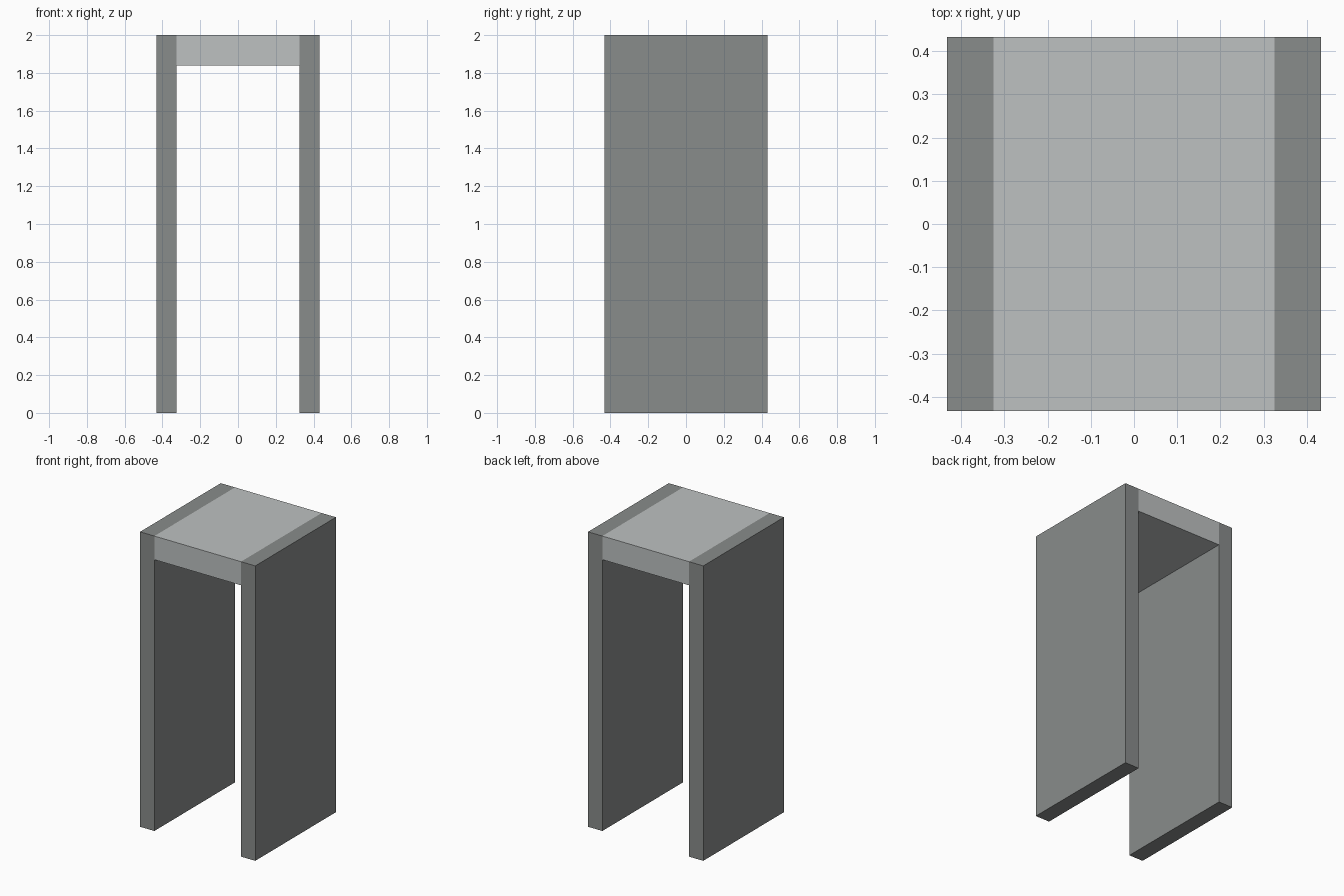
import bpy

if "Cube" in bpy.data.objects:
    bpy.data.objects.remove(bpy.data.objects["Cube"])

HALF = 0.432    # half width and half depth
INNER = 0.325   # inner face of the side panels
HEIGHT = 2.0
SLAB_Z = 1.84   # underside of the top slab


def material(name, rgb):
    mat = bpy.data.materials.new(name)
    mat.diffuse_color = (*rgb, 1.0)
    mat.use_nodes = True
    mat.node_tree.nodes["Principled BSDF"].inputs["Base Color"].default_value = mat.diffuse_color
    return mat


def box(name, lo, hi, mat):
    """Axis-aligned box between two corners."""
    bpy.ops.mesh.primitive_cube_add(size=1)
    obj = bpy.context.object
    obj.name = name
    for v in obj.data.vertices:
        v.co = [(a + b) / 2 + c * (b - a) for a, b, c in zip(lo, hi, v.co)]
    obj.data.materials.append(mat)
    return obj


dark = material("dark grey", (0.25, 0.262, 0.258))
light = material("light grey", (0.51, 0.535, 0.535))

# Full-height side panels
box("left_panel", (-HALF, -HALF, 0), (-INNER, HALF, HEIGHT), dark)
box("right_panel", (INNER, -HALF, 0), (HALF, HALF, HEIGHT), dark)

# Top slab fitted flush between the panels
box("top_slab", (-INNER, -HALF, SLAB_Z), (INNER, HALF, HEIGHT), light)
